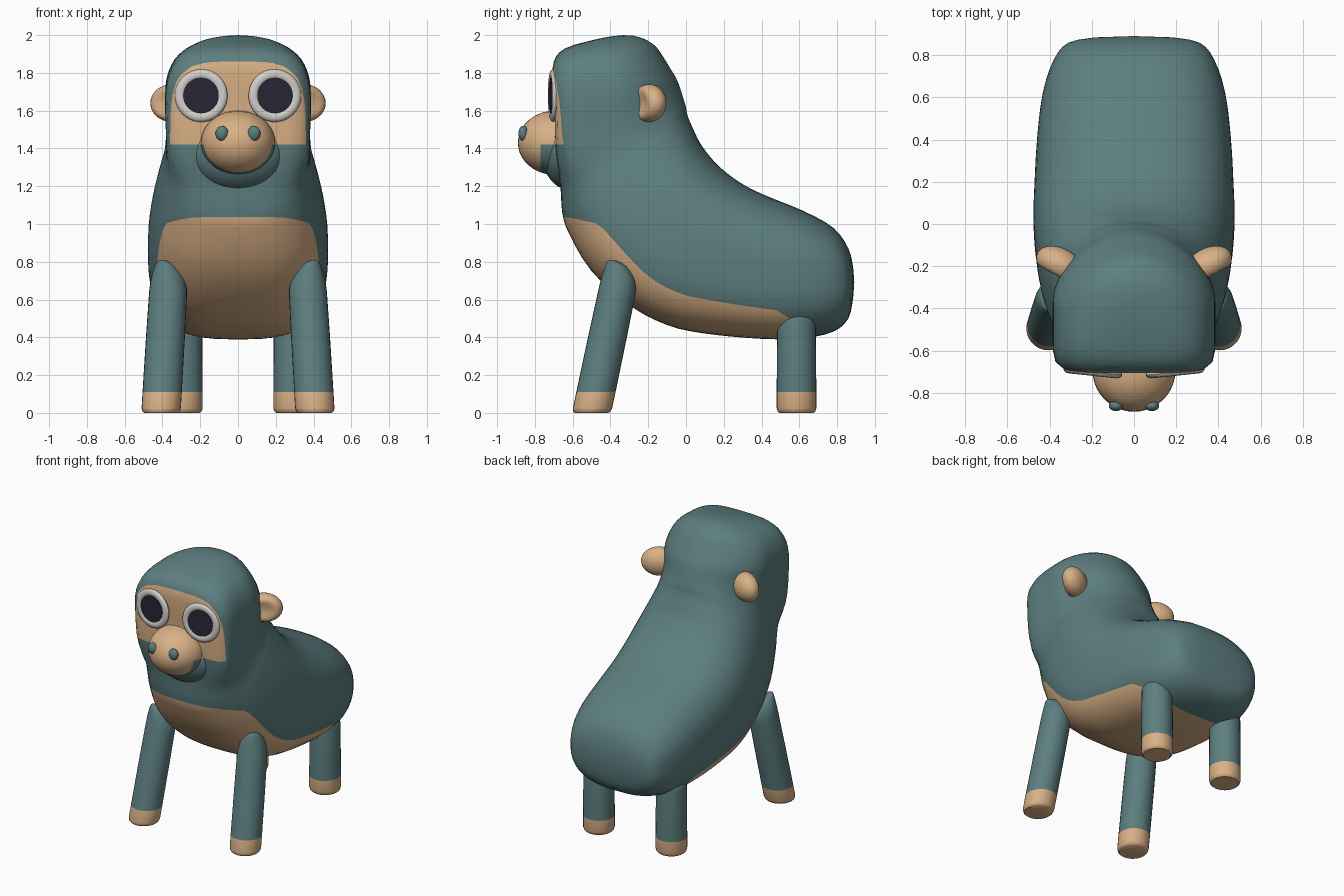
import bpy, bmesh, math
from mathutils import Matrix, Vector

cube = bpy.data.objects.get("Cube")
if cube:
    bpy.data.objects.remove(cube, do_unlink=True)


def material(name, colour):
    mat = bpy.data.materials.new(name)
    mat.use_nodes = True
    mat.diffuse_color = (*colour, 1)
    mat.node_tree.nodes["Principled BSDF"].inputs["Base Color"].default_value = (*colour, 1)
    return mat


FUR = material("teal fur", (.11, .21, .215))
SKIN = material("tan skin", (.70, .44, .24))
RIM = material("pale grey eye", (.65, .63, .60))
PUPIL = material("dark pupil", (.022, .019, .036))


def finish(bm, name, mats, rule=None, matrix=None):
    """Turn a bmesh into a smooth object; the rule picks a material per face centre."""
    if matrix:
        bmesh.ops.transform(bm, matrix=matrix, verts=bm.verts)
    bmesh.ops.recalc_face_normals(bm, faces=bm.faces)
    if rule:
        for face in bm.faces:
            face.material_index = int(rule(face.calc_center_median()))
    mesh = bpy.data.meshes.new(name)
    bm.to_mesh(mesh)
    bm.free()
    obj = bpy.data.objects.new(name, mesh)
    bpy.context.collection.objects.link(obj)
    for mat in mats:
        mesh.materials.append(mat)
    bpy.ops.object.select_all(action='DESELECT')
    obj.select_set(True)
    bpy.context.view_layer.objects.active = obj
    bpy.ops.object.shade_smooth_by_angle(angle=math.radians(40))


def cut(bm, field):
    """Cut edges into the surface where the field changes sign."""
    values = {v: field(v.co) + 1e-5 for v in bm.verts}
    new = []
    for edge in list(bm.edges):
        a, b = edge.verts
        if values[a] * values[b] < 0:
            fac = values[a] / (values[a] - values[b])
            new.append(bmesh.utils.edge_split(edge, a, fac)[1])
    if new:
        bmesh.ops.connect_verts(bm, verts=new)


def loft(rings, start, end):
    """Skin closed rings of points and close both ends with fans."""
    bm = bmesh.new()
    loops = [[bm.verts.new(p) for p in ring] for ring in rings]
    n = len(loops[0])
    for low, high in zip(loops, loops[1:]):
        for i in range(n):
            j = (i + 1) % n
            bm.faces.new((low[i], low[j], high[j], high[i]))
    for tip, loop in ((start, loops[0]), (end, loops[-1])):
        v = bm.verts.new(tip)
        for i in range(n):
            bm.faces.new((v, loop[i], loop[(i + 1) % n]))
    return bm


def sphere(scale, segments=40):
    bm = bmesh.new()
    bmesh.ops.create_uvsphere(bm, u_segments=segments, v_segments=segments // 2, radius=1)
    bmesh.ops.scale(bm, vec=scale, verts=bm.verts)
    return bm


def smooth_steps(rows, steps):
    """Catmull-Rom interpolation between rows of numbers."""
    out = []
    last = len(rows) - 1
    for i in range(last):
        near = [rows[max(0, min(last, i + k))] for k in (-1, 0, 1, 2)]
        for k in range(steps):
            t = k / steps
            out.append([b + .5 * t * (c - a + t * (2*a - 5*b + 4*c - d + t * (3*(b - c) + d - a)))
                        for a, b, c, d in zip(*near)])
    return out + [rows[-1]]


# Body and head: back y, z; belly y, z; half width; squareness of belly and back sides
STATIONS = [
    (.885, .77, .885, .61, .18, 2.3, 2.3), (.86, .87, .86, .50, .31, 2.5, 2.4),
    (.78, .98, .78, .43, .38, 2.7, 2.5), (.62, 1.07, .62, .395, .433, 2.9, 2.5),
    (.40, 1.16, .40, .392, .46, 3, 2.5), (.27, 1.23, .10, .42, .472, 3, 2.5),
    (.16, 1.32, -.10, .465, .477, 3, 2.4), (.08, 1.42, -.30, .57, .468, 3, 2.3),
    (.04, 1.50, -.50, .75, .445, 2.9, 2.2), (.01, 1.57, -.62, .95, .415, 2.8, 2.1),
    (0, 1.62, -.655, 1.06, .395, 3, 2), (-.015, 1.67, -.665, 1.2, .383, 4, 1.9),
    (-.03, 1.72, -.69, 1.4, .382, 8, 1.85), (-.05, 1.77, -.695, 1.6, .386, 9, 1.85),
    (-.08, 1.82, -.705, 1.75, .375, 8, 1.85), (-.12, 1.885, -.70, 1.86, .335, 5, 1.9),
    (-.16, 1.94, -.64, 1.93, .265, 3.5, 2), (-.22, 1.98, -.48, 1.977, .165, 2.5, 2),
    (-.28, 1.997, -.39, 1.994, .07, 2, 2),
]


def body_ring(by, bz, fy, fz, width, belly_n, back_n, count=56):
    ring = []
    for i in range(count):
        a = math.tau * (i + .5) / count
        c, s = math.cos(a), math.sin(a)
        n = belly_n if c > 0 else back_n
        r = (abs(c) ** n + abs(s) ** n) ** (-1 / n)
        u = c * r / 2
        ring.append((width * s * r, (by + fy) / 2 + u * (fy - by), (bz + fz) / 2 + u * (fz - bz)))
    return ring


BELLY = [(-.7, 1.04), (-.62, 1.035), (-.46, 1.0), (-.3, .82), (-.2, .72), (-.1, .66), (0, .62),
         (.25, .575), (.5, .54), (.6, .46), (.64, .3)]
JAW = 1.42


def belly_field(p):
    for (y0, z0), (y1, z1) in zip(BELLY, BELLY[1:]):
        if p.y <= y1:
            return z0 + (z1 - z0) * (p.y - y0) / (y1 - y0) - p.z
    return -1


def face_field(p):
    if p.y > -.35:
        return -1
    return 1 - (p.x / .36) ** 4 - (abs(p.z - JAW) / .44) ** 4


def jaw_field(p):
    return p.z - JAW


def muzzle_field(p):
    return -.77 - p.y


body = loft([body_ring(*row) for row in smooth_steps(STATIONS, 3)], (0, .891, .69), (0, -.335, 2.0))
for field in (belly_field, jaw_field, face_field):
    cut(body, field)
finish(body, "body", (FUR, SKIN),
       lambda p: belly_field(p) > 0 or (jaw_field(p) > 0 and face_field(p) > 0))

# Muzzle and the chin that joins it to the neck
for name, scale, place in (("muzzle", (.197, .197, .17), (0, -.693, 1.43)),
                           ("chin", (.26, .165, .2), (0, -.60, 1.375))):
    bm = sphere(scale)
    bmesh.ops.translate(bm, vec=place, verts=bm.verts)
    cut(bm, jaw_field)
    cut(bm, muzzle_field)
    finish(bm, name, (FUR, SKIN), lambda p: jaw_field(p) > 0 or muzzle_field(p) > 0)


def leg(name, foot, hip, radius, dome, crown=(0, 0, 0), count=28):
    """Round leg with a softened sole, a skin-coloured foot and a dome that drifts to its crown."""
    foot, hip, crown = Vector(foot), Vector(hip), Vector(crown)
    levels = [(0, .86, 0), (.008, .95, 0), (.025, 1, 0), (.11, 1, 0), (hip.z / 2, .99, 0)]
    for k in range(8):
        a = k * math.pi / 16
        levels.append((hip.z - dome * (1 - math.sin(a)), .97 * math.cos(a), 1 - math.cos(a)))
    rings = []
    for z, r, drift in levels:
        c = foot.lerp(hip, z / hip.z) + crown * drift
        rings.append([(c.x + radius * r * math.cos(math.tau * i / count),
                       c.y + radius * r * math.sin(math.tau * i / count), z) for i in range(count)])
    finish(loft(rings, foot, hip + crown), name, (FUR, SKIN), lambda p: p.z < .11)


def ear(name, side):
    bm = sphere((1, 1, 1), 32)
    for v in bm.verts:
        if v.co.y < 0:  # hollow the front
            v.co.y *= min(1, .5 + .8 * (v.co.x ** 2 + v.co.z ** 2))
    finish(bm, name, (SKIN,), matrix=Matrix.Translation((side * .35, -.195, 1.64))
           @ Matrix.Rotation(side * math.radians(29), 4, 'Z') @ Matrix.Diagonal((.123, .08, .1, 1)))


def eye(name, side):
    place = (Matrix.Translation((side * .195, -.702, 1.68))
             @ Matrix.Rotation(side * math.radians(6), 4, 'Z') @ Matrix.Rotation(math.pi / 2, 4, 'X'))
    bm = bmesh.new()
    loops = []
    for i in range(40):
        turn = Matrix.Rotation(math.tau * i / 40, 4, 'Z')
        loops.append([bm.verts.new(turn @ Vector((.113 + .027 * math.cos(b), 0, .018 * math.sin(b))))
                      for b in (math.tau * k / 12 for k in range(12))])
    for i, loop in enumerate(loops):
        before = loops[i - 1]
        for k in range(12):
            bm.faces.new((loop[k], before[k], before[k - 1], loop[k - 1]))
    finish(bm, name + "_rim", (RIM,), matrix=place)
    bm = bmesh.new()
    bmesh.ops.create_cone(bm, cap_ends=True, segments=40, radius1=.094, radius2=.094, depth=.032)
    finish(bm, name + "_pupil", (PUPIL,), matrix=place)


# Paired parts
for label, side in (("left", 1), ("right", -1)):
    leg(label + "_front_leg", (side * .408, -.5, 0), (side * .36, -.33, .81), .104, .19,
        (side * .05, -.08, 0))
    leg(label + "_back_leg", (side * .292, .585, 0), (side * .292, .585, .56), .105, .08)
    ear(label + "_ear", side)
    eye(label + "_eye", side)
    finish(sphere((.034, .025, .04), 20), label + "_nostril", (FUR,),
           matrix=Matrix.Translation((side * .085, -.862, 1.48)))
